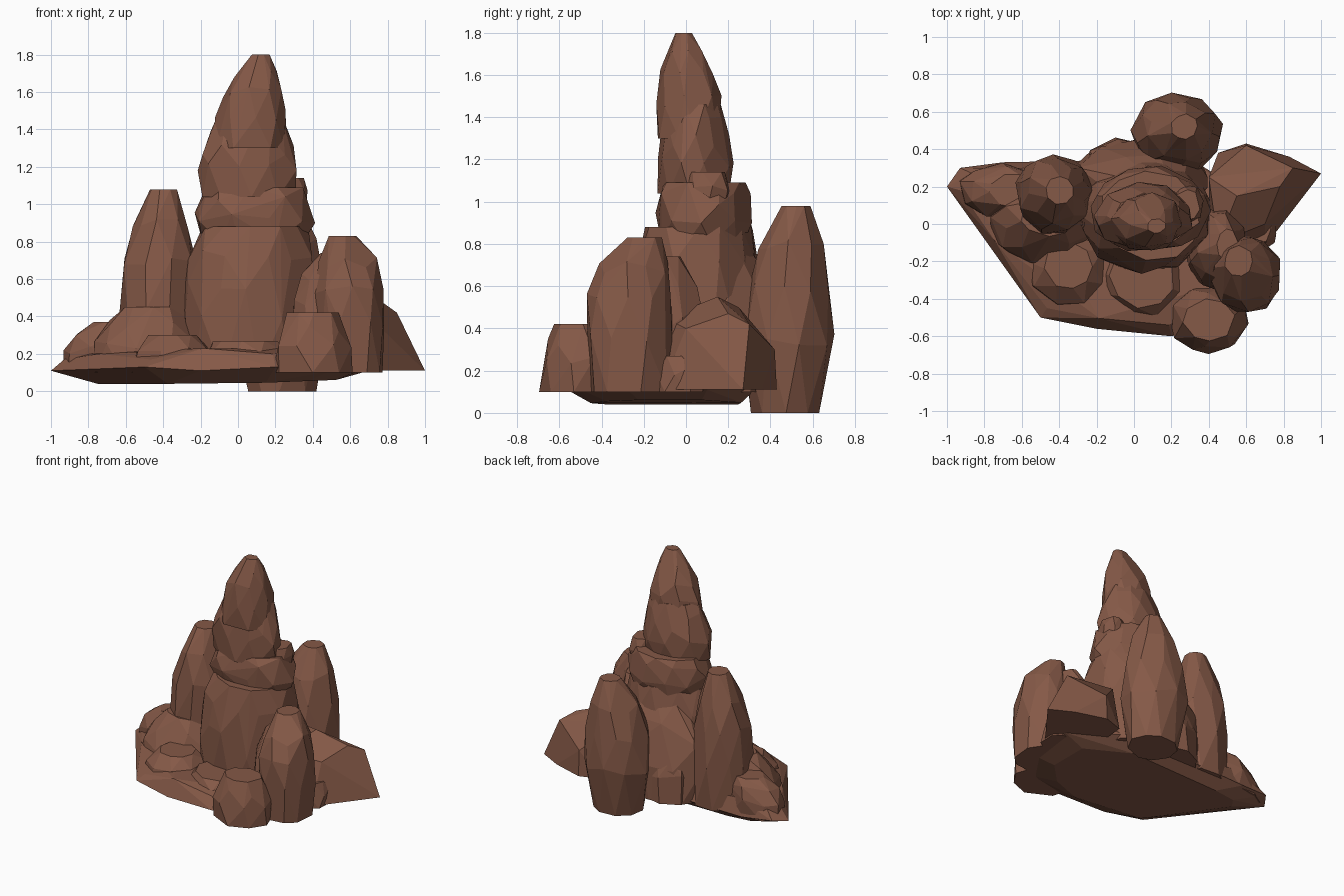
import bpy, bmesh, math, random

random.seed(7)

cube = bpy.data.objects.get("Cube")
if cube:
    bpy.data.objects.remove(cube)

brown = bpy.data.materials.new("brown_rock")
brown.use_nodes = True
brown.diffuse_color = (.235, .1, .063, 1)
shader = brown.node_tree.nodes["Principled BSDF"]
shader.inputs["Base Color"].default_value = brown.diffuse_color
shader.inputs["Roughness"].default_value = .9


def hull(name, points):
    """Flat-faceted stone wrapped around a cloud of points."""
    bm = bmesh.new()
    for point in points:
        bm.verts.new(point)
    result = bmesh.ops.convex_hull(bm, input=bm.verts[:])
    inner = {item for item in result["geom_interior"] + result["geom_unused"]
             if isinstance(item, bmesh.types.BMVert)}
    bmesh.ops.delete(bm, geom=list(inner), context="VERTS")
    bmesh.ops.dissolve_limit(bm, angle_limit=math.radians(7),
                             verts=bm.verts[:], edges=bm.edges[:])
    bmesh.ops.recalc_face_normals(bm, faces=bm.faces[:])
    mesh = bpy.data.meshes.new(name)
    bm.to_mesh(mesh)
    bm.free()
    mesh.materials.append(brown)
    stone = bpy.data.objects.new(name, mesh)
    bpy.context.collection.objects.link(stone)


def rock(name, centre, width, depth, bottom, top, tip=.6, power=3,
         foot=.95, lean=(0, 0), sides=9, layers=4):
    """Stone that narrows from its full size to a tip, faster near the top."""
    points = []
    for layer in range(layers + 1):
        height = (layer / layers) ** .75
        narrowing = height ** power
        scale = 1 - (1 - tip) * narrowing
        if layer == 0:
            scale *= foot
        at_end = layer in (0, layers)
        turn = random.uniform(0, 1)
        for side in range(sides):
            angle = math.tau * (side + turn + random.uniform(-.2, .2)) / sides
            radius = scale * random.uniform(.97, 1.09) / 2
            lift = 0 if at_end else random.uniform(-.03, .03)
            points.append((
                centre[0] + lean[0] * narrowing + math.cos(angle) * radius * width,
                centre[1] + lean[1] * narrowing + math.sin(angle) * radius * depth,
                bottom + (top - bottom) * height + lift))
    hull(name, points)


# Broad ground slab: outer rim, raised bevel and bellied underside
rim = [(-1, .2), (-.93, .3), (-.7, .33), (.3, .35), (.7, .1), (.7, -.3),
       (.5, -.5), (.2, -.6), (-.2, -.56), (-.5, -.5), (-.8, -.1)]
slab = []
for index, (x, y) in enumerate(rim):
    slab.append((x, y, .11 + .02 * (index % 2)))
    slab.append((x * .93, y * .9, .17 + .03 * (index % 3)))
    slab.append((x * .75, y * .75, .04 + .03 * max(x, 0)))
hull("ground_slab", slab)

# Lumps along the front shelf
rock("shelf_lump_left", centre=(-.35, -.22), width=.5, depth=.5,
     bottom=.1, top=.3, tip=.5, power=2, layers=2)
rock("shelf_lump_middle", centre=(.05, -.28), width=.5, depth=.5,
     bottom=.1, top=.27, tip=.7, power=2, layers=2)

# Low boulders on the left wing
rock("left_wing_boulder", centre=(-.72, .18), width=.45, depth=.28,
     bottom=.1, top=.37, tip=.6, lean=(.08, 0), layers=3)
rock("left_front_boulder", centre=(-.5, 0), width=.6, depth=.46,
     bottom=.1, top=.45, tip=.5, power=2, lean=(.05, .05), layers=3)

# Left tower
rock("left_tower", centre=(-.42, .16), width=.42, depth=.42,
     bottom=.1, top=1.08, tip=.35, power=4, lean=(.02, .02))

# Central spire, stacked from blocks that shrink upwards
rock("spire_base", centre=(.06, .05), width=.7, depth=.6,
     bottom=.1, top=.88, tip=.8, power=4, lean=(.04, 0), sides=11)
rock("spire_back", centre=(.03, .25), width=.75, depth=.4,
     bottom=.1, top=.78, tip=.55, lean=(.05, -.06))
rock("spire_collar", centre=(.08, .08), width=.62, depth=.45,
     bottom=.8, top=1.09, tip=.85, power=4, foot=.88, sides=10, layers=3)
rock("spire_ledge", centre=(.28, .1), width=.2, depth=.24,
     bottom=.97, top=1.14, tip=.7, foot=.8, sides=7, layers=2)
rock("spire_shoulder", centre=(.05, .04), width=.54, depth=.37,
     bottom=1.04, top=1.46, tip=.65, power=2, foot=.9, lean=(.02, 0))
rock("spire_peak", centre=(.07, .01), width=.39, depth=.32,
     bottom=1.3, top=1.8, tip=.25, power=2.5, lean=(.05, -.02), sides=8)

# Right front cluster
rock("right_tower", centre=(.6, -.27), width=.37, depth=.41,
     bottom=.1, top=.83, tip=.4, power=5, lean=(-.04, .07))
rock("right_tower_flank", centre=(.44, -.13), width=.32, depth=.46,
     bottom=.1, top=.74, tip=.35, power=4, lean=(.06, .02))
rock("front_boulder", centre=(.4, -.51), width=.44, depth=.37,
     bottom=.1, top=.42, tip=.6, power=2, sides=8, layers=3)
rock("right_foot_stone", centre=(.67, -.03), width=.2, depth=.25,
     bottom=.1, top=.27, sides=7, layers=2)

# Pointed wedge on the right: low outline and high ridge
outline = [(1, .27), (.83, .36), (.6, .43), (.45, .38), (.4, -.15), (.7, -.12)]
ridge = [(.85, .3, .42), (.78, .2, .47), (.55, .15, .55), (.4, .25, .5),
         (.45, -.1, .45), (.7, 0, .4), (.6, .42, .3), (.97, .28, .18)]
hull("right_wedge", [(x, y, .11) for x, y in outline] + ridge)

# Tall back stone reaching the ground, with a low neighbour
rock("back_stone", centre=(.23, .48), width=.47, depth=.43,
     bottom=0, top=.98, tip=.3, power=4, foot=.75, lean=(.04, .04))
rock("back_low_stone", centre=(-.08, .33), width=.4, depth=.26,
     bottom=.1, top=.42, sides=7, layers=2)
